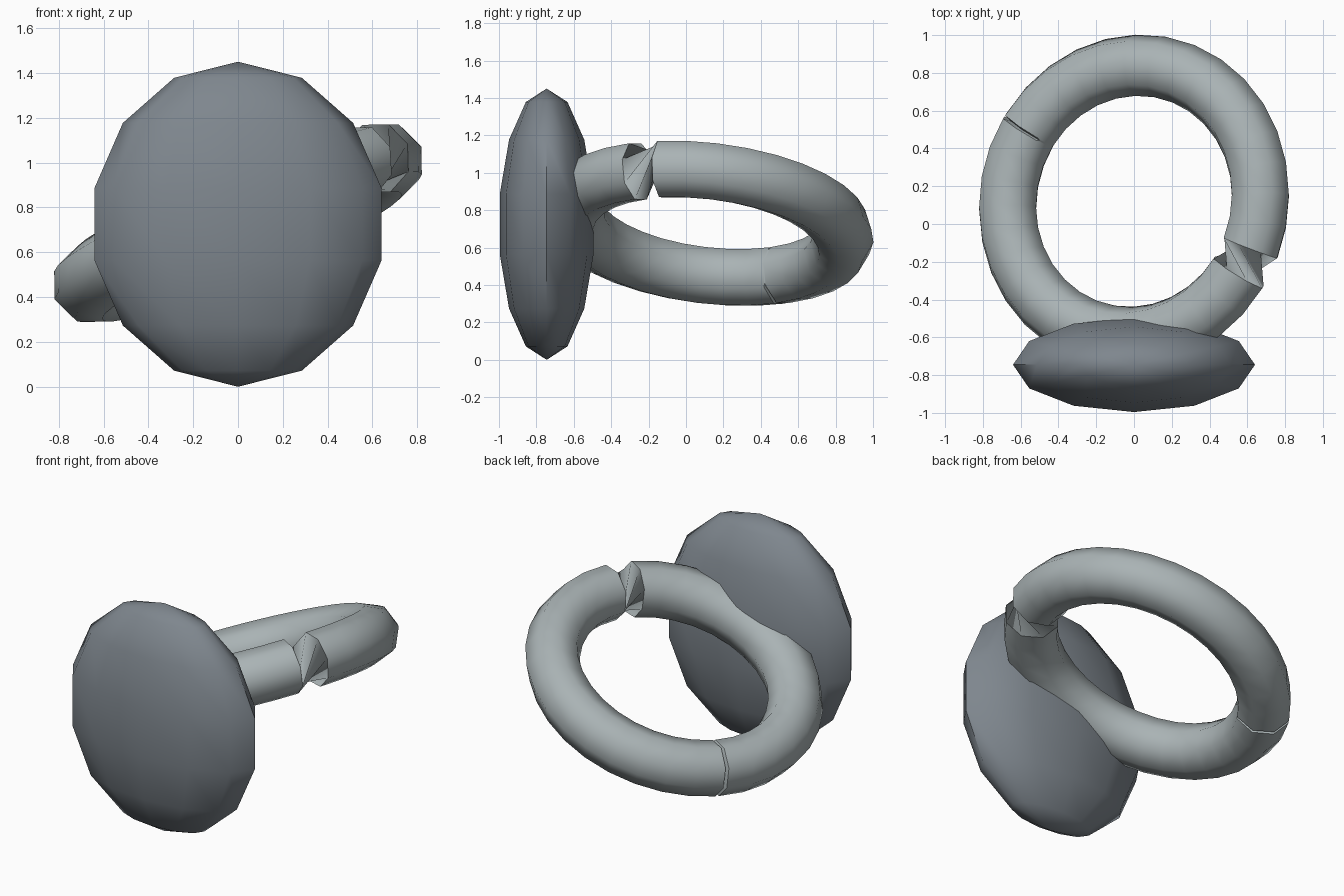
import bpy, bmesh, math
from mathutils import Vector

if "Cube" in bpy.data.objects:
    bpy.data.objects.remove(bpy.data.objects["Cube"])


def material(name, rgb):
    m = bpy.data.materials.new(name)
    m.diffuse_color = (*rgb, 1)
    m.use_nodes = True
    m.node_tree.nodes["Principled BSDF"].inputs["Base Color"].default_value = m.diffuse_color
    return m


def finish(name, bm, mat):
    mesh = bpy.data.meshes.new(name)
    bmesh.ops.recalc_face_normals(bm, faces=bm.faces[:])
    bm.to_mesh(mesh)
    bm.free()
    obj = bpy.data.objects.new(name, mesh)
    bpy.context.collection.objects.link(obj)
    mesh.materials.append(mat)
    bpy.context.view_layer.objects.active = obj
    obj.select_set(True)
    bpy.ops.object.shade_smooth_by_angle(angle=math.radians(50))
    obj.select_set(False)
    return obj


light_steel = material("light steel", (0.40, 0.45, 0.46))
dark_steel = material("dark steel", (0.21, 0.24, 0.27))

# Front disc: flattened sphere
bm = bmesh.new()
bmesh.ops.create_uvsphere(bm, u_segments=12, v_segments=7, radius=1)
for v in bm.verts:
    v.co = Vector((v.co.x * 0.657, v.co.y * 0.257 - 0.745, v.co.z * 0.725 + 0.725))
finish("front_disc", bm, dark_steel)

# Tilted ring, swept around its own plane
CENTER = Vector((0, 0.12, 0.73))
NORMAL = Vector((-0.42, 0.12, 1)).normalized()
X_DIR = Vector((1, 0, 0.42)).normalized()
Y_DIR = NORMAL.cross(X_DIR)
MAJOR, MINOR, SIDES = 0.725, 0.163, 8


def section(bm, degrees, squeeze=1.0):
    """One tube section; squeeze pulls it toward the inside of the ring."""
    t = math.radians(degrees)
    radial = X_DIR * math.cos(t) + Y_DIR * math.sin(t)
    ring = []
    for i in range(SIDES):
        a = math.tau * i / SIDES
        out = MINOR * ((math.cos(a) + 1) * squeeze - 1)
        up = MINOR * math.sin(a) * squeeze
        ring.append(bm.verts.new(CENTER + radial * (MAJOR + out) + NORMAL * up))
    return ring


def bridge(bm, a, b, shift=0):
    for i in range(SIDES):
        j = (i + 1) % SIDES
        bm.faces.new((a[i], a[j], b[(j + shift) % SIDES], b[(i + shift) % SIDES]))


bm = bmesh.new()
sections = [section(bm, -20 + 168 * i / 15) for i in range(16)]
# narrow seam notch on the outer side
sections.append(section(bm, 148.7, 0.85))
sections += [section(bm, 149.4 + 179.1 * i / 16) for i in range(17)]
for a, b in zip(sections, sections[1:]):
    bridge(bm, a, b)
# twisted, pinched joint between the ends
bridge(bm, sections[-1], sections[0], 3)
finish("ring", bm, light_steel)
